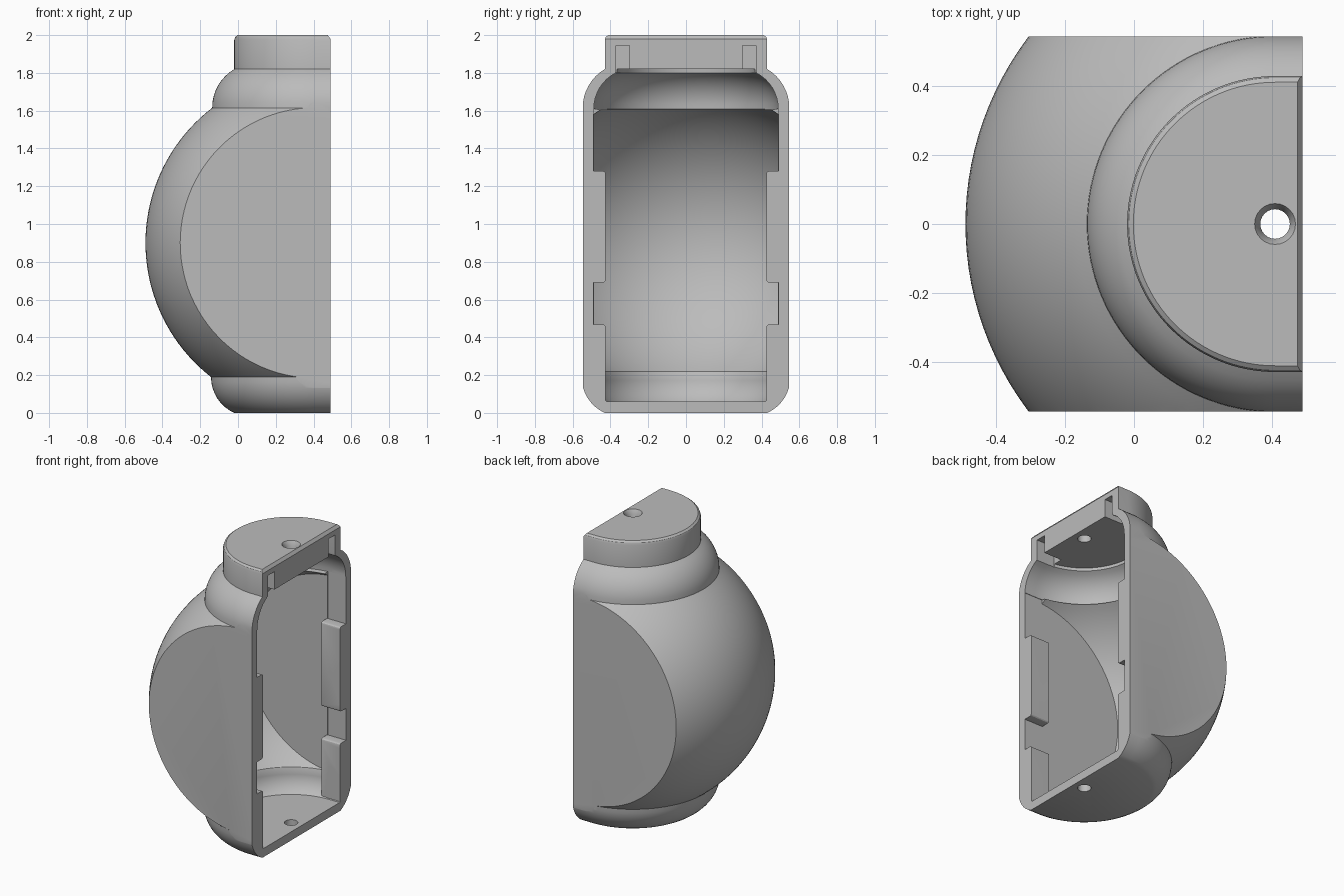
import bpy, bmesh
from math import pi, sin, cos, asin, sqrt
from mathutils import Vector

cube = bpy.data.objects.get("Cube")
if cube:
    bpy.data.objects.remove(cube, do_unlink=True)

AXIS, FACE, MID = 0.41, 0.49, 0.90      # revolve axis x, open face x, globe centre z

grey = bpy.data.materials.new("plain grey")
grey.use_nodes = True
GREY = (0.5, 0.5, 0.5, 1)
grey.diffuse_color = GREY
grey.node_tree.nodes["Principled BSDF"].inputs["Base Color"].default_value = GREY


def make_object(name, bm):
    bmesh.ops.recalc_face_normals(bm, faces=bm.faces)
    mesh = bpy.data.meshes.new(name)
    bm.to_mesh(mesh)
    bm.free()
    mesh.materials.append(grey)
    obj = bpy.data.objects.new(name, mesh)
    bpy.context.collection.objects.link(obj)
    return obj


def shoulder(r_wide, z_wide, r_narrow, z_narrow, steps=8):
    """Rounded shoulder: upright at the wide end, curving in to the narrow end."""
    dr, dz = r_wide - r_narrow, z_narrow - z_wide
    rad = (dr * dr + dz * dz) / (2 * dr)
    end = asin(dz / rad)
    return [(r_wide - rad + rad * cos(end * i / steps), z_wide + rad * sin(end * i / steps))
            for i in range(steps + 1)]


def globe(radius, z0, z1, steps=40):
    a0, a1 = asin((z0 - MID) / radius), asin((z1 - MID) / radius)
    angles = [a0 + (a1 - a0) * i / steps for i in range(steps + 1)]
    return [(radius * cos(a), MID + radius * sin(a)) for a in angles]


def half_revolve(profile, x_end, segments=64):
    """Half turn of a profile, carried straight on to x_end and closed."""
    bm = bmesh.new()
    rings = []
    for r, z in profile:
        arc = [pi / 2 + pi * i / segments for i in range(segments + 1)]
        pts = [(x_end, r)] + [(AXIS + r * cos(a), r * sin(a)) for a in arc] + [(x_end, -r)]
        rings.append([bm.verts.new((x, y, z)) for x, y in pts])
    for low, high in zip(rings, rings[1:]):
        for i in range(len(low)):
            j = (i + 1) % len(low)
            bm.faces.new((low[i], low[j], high[j], high[i]))
    bm.faces.new(rings[0])
    bm.faces.new(rings[-1])
    return bm


def slice_off(bm, point, normal):
    cut = bmesh.ops.bisect_plane(bm, geom=bm.verts[:] + bm.edges[:] + bm.faces[:], dist=1e-5,
                                 plane_co=point, plane_no=Vector(normal), clear_outer=True)
    edges = [e for e in cut["geom_cut"] if isinstance(e, bmesh.types.BMEdge)]
    bmesh.ops.edgeloop_fill(bm, edges=[e for e in edges if e.is_boundary])


def box(name, low, high, bevel=0.0):
    bm = bmesh.new()
    bmesh.ops.create_cube(bm, size=1)
    for v in bm.verts:
        v.co = [a + (b - a) * (c + 0.5) for a, b, c in zip(low, high, v.co)]
    if bevel:
        across = [e for e in bm.edges if abs(e.verts[0].co.x - e.verts[1].co.x) > 0.01]
        bmesh.ops.bevel(bm, geom=across, offset=bevel, segments=3, affect='EDGES', profile=0.5)
    return make_object(name, bm)


def rod(name, centre, r1, r2, length, along_y=False):
    bm = bmesh.new()
    bmesh.ops.create_cone(bm, cap_ends=True, segments=24, radius1=r1, radius2=r2, depth=length)
    for v in bm.verts:
        x, y, z = v.co
        v.co = Vector((x, z, y) if along_y else (x, y, z)) + Vector(centre)
    return make_object(name, bm)


def combine(target, tool, operation='DIFFERENCE'):
    """Apply a boolean and discard the tool."""
    tool.hide_render = True
    mod = target.modifiers.new("cut", 'BOOLEAN')
    mod.operation, mod.object, mod.solver = operation, tool, 'EXACT'
    bpy.context.view_layer.update()
    result = target.evaluated_get(bpy.context.evaluated_depsgraph_get())
    mesh = bpy.data.meshes.new_from_object(result)
    target.modifiers.clear()
    target.data = mesh
    bpy.data.objects.remove(tool, do_unlink=True)


# Outer body: rounded base, globe with flat sides, shoulder, neck
base = [(r, 0.19 - z) for r, z in reversed(shoulder(0.553, 0, 0.43, 0.19))]
neck = [(0.43, 1.975), (0.425, 1.99), (0.412, 2.0)]
outer = half_revolve(base + globe(0.9, 0.19, 1.615)[1:] + shoulder(0.547, 1.615, 0.43, 1.82)[1:] + neck, FACE)
for side in (-1, 1):
    slice_off(outer, (0, 0.545 * side, 0), (0, side, 0))
slice_off(outer, (0.475, 0, 2), (0.8, 0, 0.6))
shell = make_object("half_shell", outer)

# Cavity: hollow globe, shoulder and a straight pocket behind the opening
floor = [(r, 0.25 - z) for r, z in reversed(shoulder(0.482, 0.06, 0.42, 0.19))]
inner = half_revolve(floor + globe(0.84, 0.195, 1.605)[1:] + shoulder(0.488, 1.61, 0.372, 1.80)
                     + [(0.37, 1.82)], 0.6)
for side in (-1, 1):
    slice_off(inner, (0, 0.487 * side, 0), (0, side, 0))
cavity = make_object("cavity", inner)
combine(cavity, box("pocket", (0.35, -0.49, 0.2), (0.62, 0.49, 1.612)), 'UNION')

# Thick mounting pads left standing inside both walls, each with a screw hole
for side in (-1, 1):
    y0, y1 = sorted((0.425 * side, 0.7 * side))
    for z0, z1, hole in ((-0.1, 0.468, 0.27), (0.69, 1.28, 0.93)):
        pad = box("pad", (0.345, y0, z0), (0.7, y1, z1), 0.015)
        combine(pad, rod("screw_hole", (0.42, 0.42 * side, hole), 0.02, 0.02, 0.12, True))
        combine(cavity, pad)
combine(shell, cavity)

# Corner notches in the neck
for side in (-1, 1):
    y0, y1 = sorted((0.298 * side, 0.37 * side))
    combine(shell, box("notch", (0.35, y0, 1.79), (0.6, y1, 1.945)))

# Bolt holes through neck and floor, with a countersink on top
combine(shell, rod("neck_hole", (AXIS, 0, 1.9), 0.043, 0.043, 0.4))
combine(shell, rod("countersink", (AXIS, 0, 1.99), 0.043, 0.065, 0.04))
combine(shell, rod("floor_hole", (AXIS, 0, 0.03), 0.043, 0.043, 0.2))

# Centre across the depth and shade
bpy.ops.object.select_all(action='DESELECT')
shell.select_set(True)
bpy.context.view_layer.objects.active = shell
bpy.ops.object.shade_smooth_by_angle(angle=0.5)
